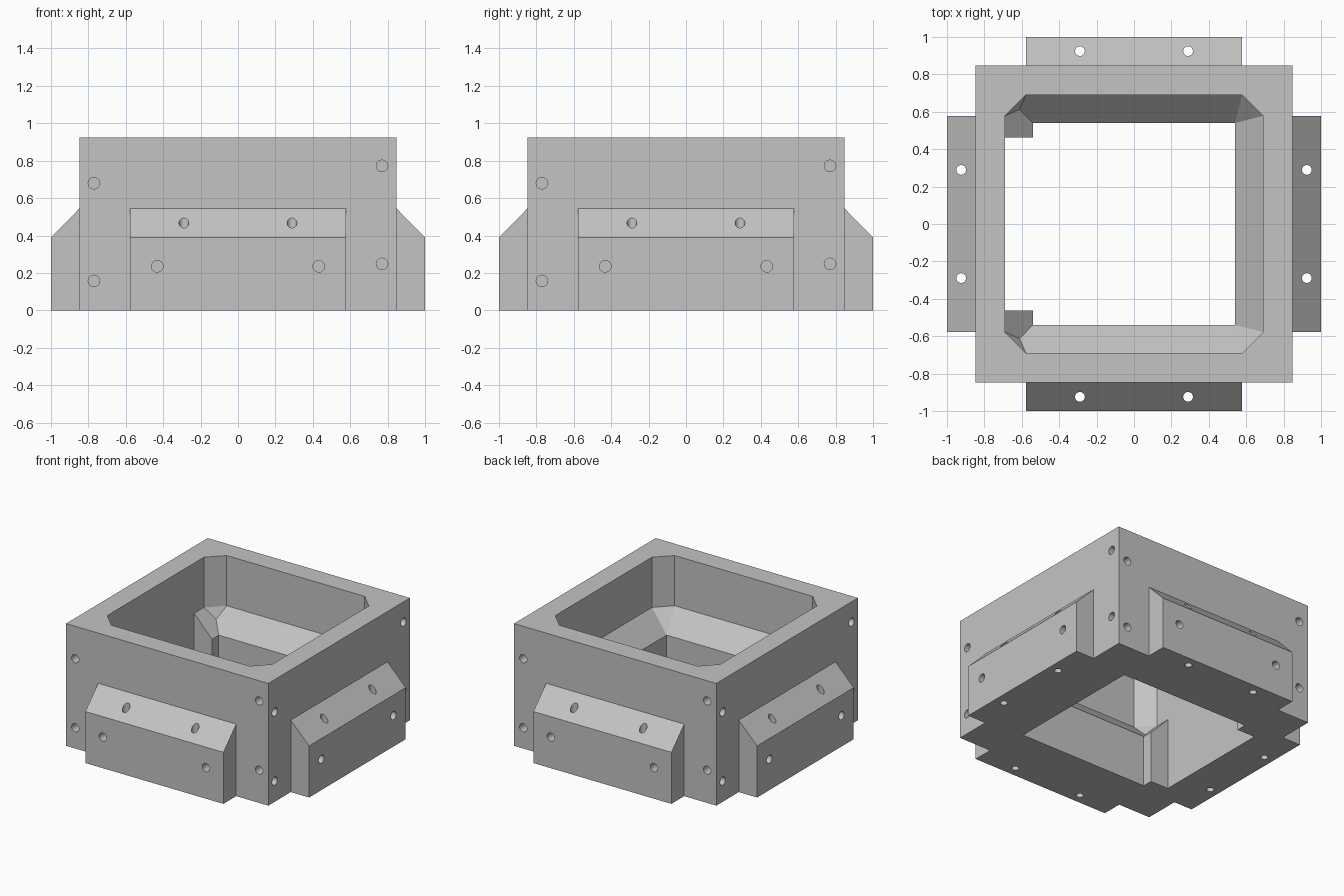
import bpy, bmesh, math
from mathutils import Matrix, Vector

if "Cube" in bpy.data.objects:
    bpy.data.objects.remove(bpy.data.objects["Cube"], do_unlink=True)

HALF = 0.847       # outer half width of the frame
HEIGHT = 0.925
INNER = 0.69       # upper opening half width
THROAT = 0.54      # lower opening half width
FLAT = 0.578       # half length of the flanges and chamfered inner walls
SHOULDER, LIP = 0.545, 0.39

grey = bpy.data.materials.new("light grey")
grey.use_nodes = True
grey.diffuse_color = (0.55, 0.55, 0.55, 1)
grey.node_tree.nodes["Principled BSDF"].inputs["Base Color"].default_value = grey.diffuse_color


def make_object(name, bm):
    bmesh.ops.recalc_face_normals(bm, faces=bm.faces)
    mesh = bpy.data.meshes.new(name)
    bm.to_mesh(mesh)
    bm.free()
    obj = bpy.data.objects.new(name, mesh)
    bpy.context.collection.objects.link(obj)
    mesh.materials.append(grey)
    return obj


def hull(name, points):
    bm = bmesh.new()
    for p in points:
        bm.verts.new(p)
    result = bmesh.ops.convex_hull(bm, input=bm.verts)
    bmesh.ops.delete(bm, geom=list({g for g in result["geom_interior"] if isinstance(g, bmesh.types.BMVert)}),
                     context="VERTS")
    bmesh.ops.dissolve_limit(bm, angle_limit=0.01, verts=bm.verts, edges=bm.edges)
    return make_object(name, bm)


def box(name, x, y, z):
    return hull(name, [(a, b, c) for a in x for b in y for c in z])


def combine(target, tool, operation):
    bpy.context.view_layer.objects.active = target
    mod = target.modifiers.new(tool.name, "BOOLEAN")
    mod.operation = operation
    mod.solver = "EXACT"
    mod.object = tool
    bpy.ops.object.modifier_apply(modifier=mod.name)
    bpy.data.objects.remove(tool, do_unlink=True)


def ring(width, z):
    return [(sx * width, sy * width, z) for sx in (-1, 1) for sy in (-1, 1)]


def octagon(z):
    return [p for sx in (-1, 1) for sy in (-1, 1)
            for p in ((sx * INNER, sy * FLAT, z), (sx * FLAT, sy * INNER, z))]


turns = [Matrix.Rotation(i * math.pi / 2, 4, "Z") for i in range(4)]

# Outer block with a sloped flange on each side
frame = box("square_frame", (-HALF, HALF), (-HALF, HALF), (0, HEIGHT))
profile = [(-0.75, 0), (-1, 0), (-1, LIP), (-HALF, SHOULDER), (-0.75, SHOULDER)]
for turn in turns:
    flange = hull("flange", [turn @ Vector((x, y, z)) for x in (-FLAT, FLAT) for y, z in profile])
    combine(frame, flange, "UNION")

# Upper opening with chamfered corners, narrowing over a sloped ledge
valleys = [(-0.612, s * 0.612, 0.462) for s in (-1, 1)]
upper = hull("upper_opening", octagon(HEIGHT + 0.2) + octagon(SHOULDER) + valleys + ring(THROAT, LIP))
combine(frame, upper, "DIFFERENCE")

# Lower opening and the gap in the ledge on one side
combine(frame, hull("lower_opening", ring(THROAT, -0.2) + ring(THROAT, LIP + 0.03)), "DIFFERENCE")
combine(frame, box("ledge_gap", (-INNER, -0.4), (-0.462, 0.462), (-0.2, 0.6)), "DIFFERENCE")

# Screw holes: blind ones in the side faces, through ones down the flanges
bm = bmesh.new()


def hole(turn, position, radius, depth, tilt):
    place = turn @ Matrix.Translation(position) @ Matrix.Rotation(tilt, 4, "X")
    bmesh.ops.create_cone(bm, cap_ends=True, segments=24, radius1=radius,
                          radius2=radius, depth=depth, matrix=place)


for turn in turns:
    for x, z in ((-0.77, 0.68), (-0.77, 0.157), (0.77, 0.772), (0.77, 0.248)):
        hole(turn, (x, -HALF, z), 0.031, 0.5, math.pi / 2)
    for side in (-1, 1):
        hole(turn, (side * 0.432, -1, 0.235), 0.031, 0.5, math.pi / 2)
        hole(turn, (side * 0.289, -0.924, 0.3), 0.026, 1, 0)
combine(frame, make_object("screw_holes", bm), "DIFFERENCE")

# Smooth hole walls, crisp edges elsewhere
bpy.ops.object.select_all(action="DESELECT")
frame.select_set(True)
bpy.context.view_layer.objects.active = frame
bpy.ops.object.shade_smooth_by_angle(angle=math.radians(18))
